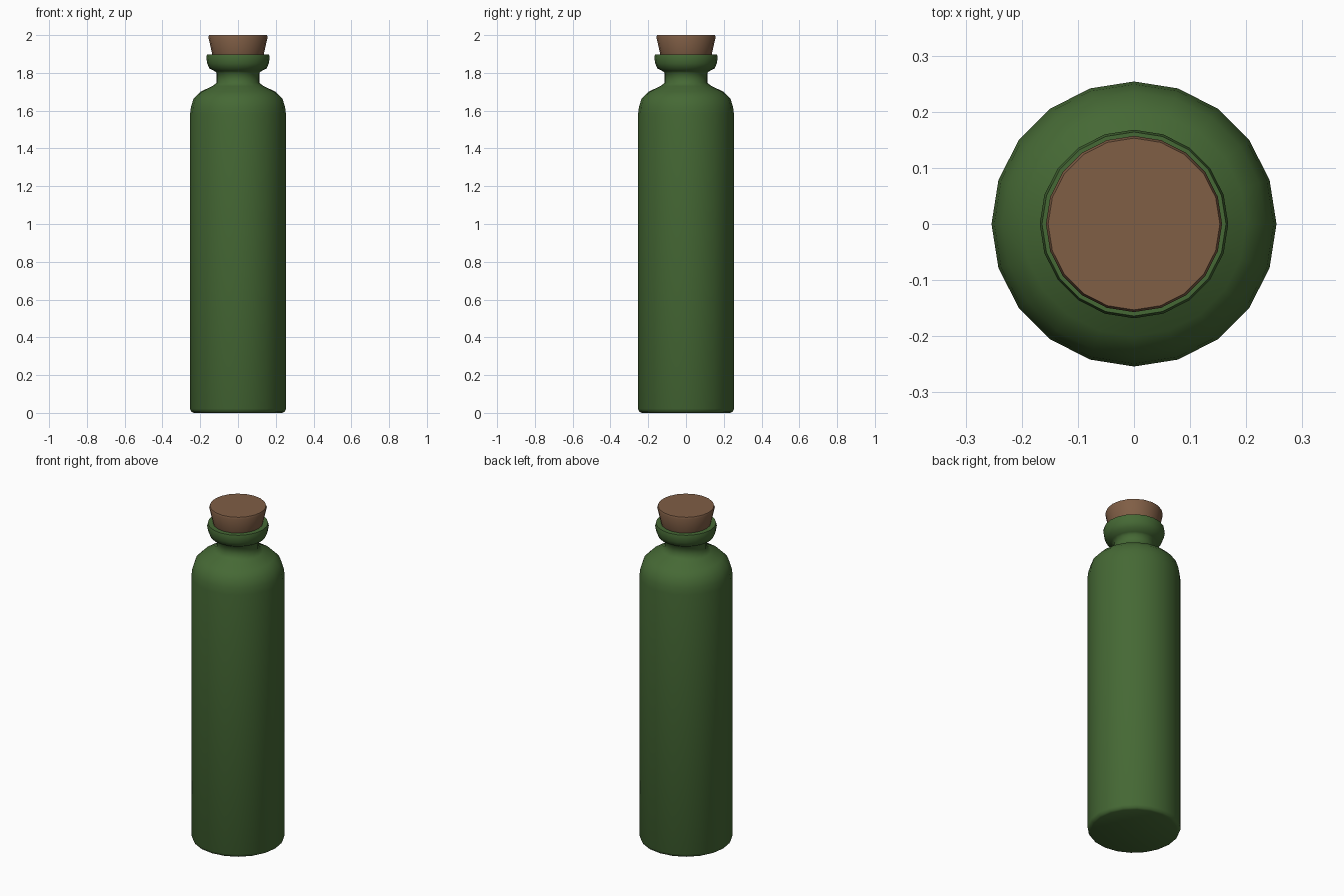
import bpy, bmesh, math

if "Cube" in bpy.data.objects:
    bpy.data.objects.remove(bpy.data.objects["Cube"])

SIDES = 20


def material(name, rgb):
    m = bpy.data.materials.new(name)
    m.diffuse_color = (*rgb, 1.0)
    m.use_nodes = True
    m.node_tree.nodes["Principled BSDF"].inputs["Base Color"].default_value = m.diffuse_color
    return m


def lathe(name, profile, mat, sharp_angle):
    """Spin an (r, z) profile, listed bottom to top, and cap both ends."""
    bm = bmesh.new()
    rings = []
    for r, z in profile:
        rings.append([bm.verts.new((r * math.cos(a), r * math.sin(a), z))
                      for a in (2 * math.pi * i / SIDES for i in range(SIDES))])
    for lo, hi in zip(rings, rings[1:]):
        for i in range(SIDES):
            j = (i + 1) % SIDES
            bm.faces.new((lo[i], lo[j], hi[j], hi[i]))
    bm.faces.new(rings[0][::-1])
    bm.faces.new(rings[-1])
    mesh = bpy.data.meshes.new(name)
    bm.to_mesh(mesh)
    bm.free()
    mesh.materials.append(mat)
    obj = bpy.data.objects.new(name, mesh)
    bpy.context.collection.objects.link(obj)
    bpy.ops.object.select_all(action='DESELECT')
    obj.select_set(True)
    bpy.context.view_layer.objects.active = obj
    bpy.ops.object.shade_smooth_by_angle(angle=math.radians(sharp_angle))
    return obj


green = material("green glass", (0.060, 0.140, 0.035))
brown = material("cork brown", (0.215, 0.112, 0.060))

# Bottle: base, straight body, rounded shoulder, neck and lip
lathe("bottle", [
    (0.235, 0.0), (0.247, 0.006), (0.254, 0.022),
    (0.254, 1.58), (0.249, 1.62), (0.235, 1.665), (0.20, 1.70),
    (0.135, 1.73), (0.113, 1.748),
    (0.113, 1.80), (0.125, 1.81), (0.152, 1.824), (0.163, 1.85), (0.168, 1.88),
    (0.164, 1.897), (0.13, 1.897),
], green, 60)

# Tapered cork stopper, pushed a little way into the mouth
lathe("cork", [
    (0.125, 1.86), (0.136, 1.897), (0.157, 1.99), (0.153, 2.0),
], brown, 50)
